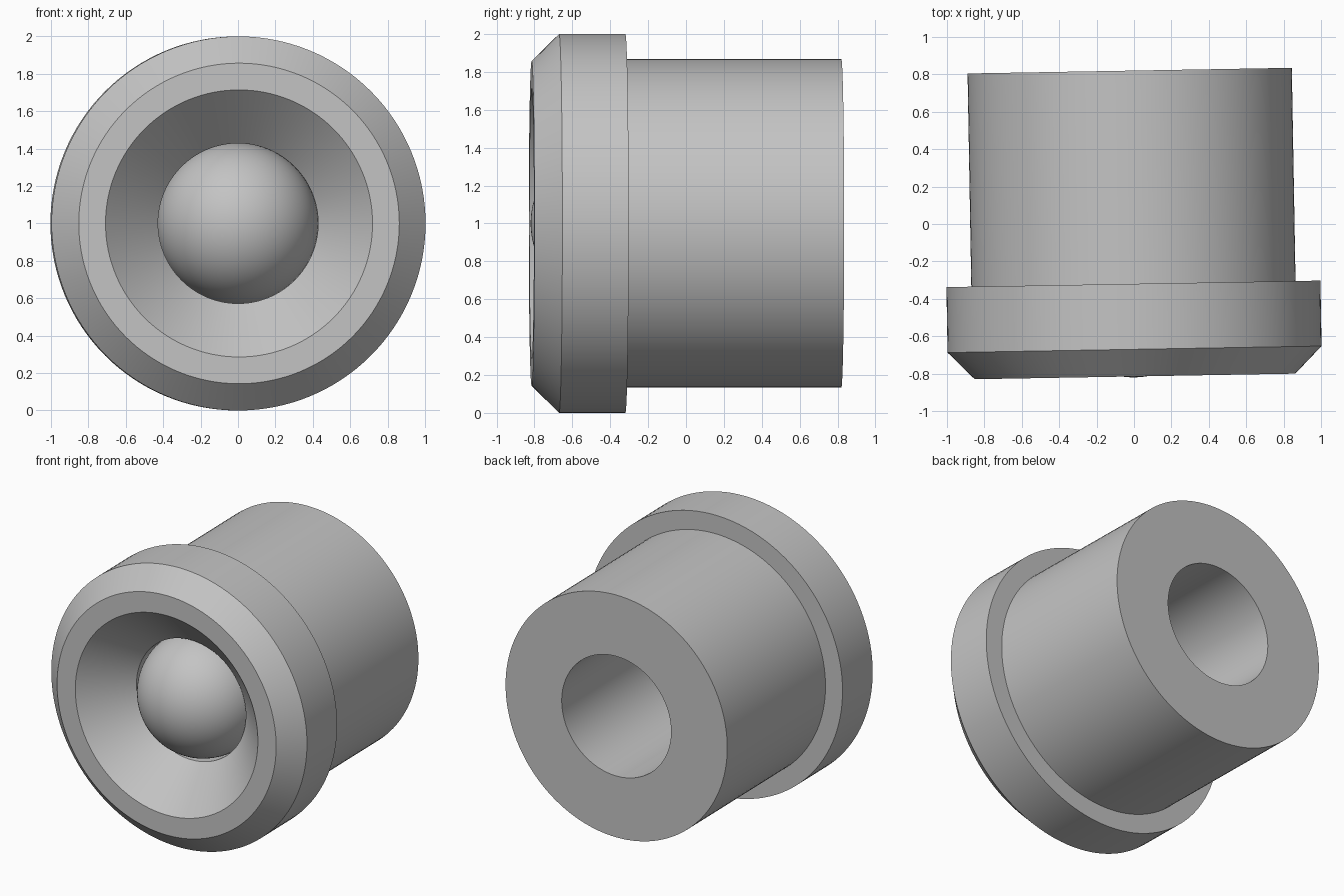
import bpy, bmesh, math
from mathutils import Matrix, Vector

cube = bpy.data.objects.get("Cube")
if cube:
    bpy.data.objects.remove(cube, do_unlink=True)

# One plain grey metal for everything
metal = bpy.data.materials.new("grey_metal")
metal.use_nodes = True
grey = (0.55, 0.55, 0.55, 1)
metal.diffuse_color = grey
metal.node_tree.nodes["Principled BSDF"].inputs["Base Color"].default_value = grey

# The whole part is turned slightly about a vertical line through the flange
pivot = Vector((0, -0.5, 0))
turn = (Matrix.Translation(pivot) @ Matrix.Rotation(math.radians(1), 4, "Z")
        @ Matrix.Translation(-pivot))


def finish(name, bm):
    bmesh.ops.recalc_face_normals(bm, faces=bm.faces)
    bm.transform(turn)
    mesh = bpy.data.meshes.new(name)
    bm.to_mesh(mesh)
    bm.free()
    mesh.materials.append(metal)
    obj = bpy.data.objects.new(name, mesh)
    bpy.context.collection.objects.link(obj)
    bpy.ops.object.select_all(action="DESELECT")
    obj.select_set(True)
    bpy.context.view_layer.objects.active = obj
    bpy.ops.object.shade_smooth_by_angle(angle=math.radians(30))


# Flanged sleeve: closed profile of (radius, y) spun about the y axis
BORE = 0.428
profile = [(BORE, 0.82), (0.867, 0.82), (0.867, -0.32), (1, -0.32),
           (1, -0.67), (0.857, -0.815), (0.714, -0.815), (BORE, -0.53)]
bm = bmesh.new()
points = [bm.verts.new((r, y, 1)) for r, y in profile]
edges = [bm.edges.new((p, points[i - 1])) for i, p in enumerate(points)]
bmesh.ops.spin(bm, geom=points + edges, cent=(0, 0, 1), axis=(0, 1, 0),
               angle=math.tau, steps=128, use_duplicate=False)
bmesh.ops.remove_doubles(bm, verts=bm.verts, dist=0.0001)
finish("flanged_sleeve", bm)

# Ball seated in the bore behind the conical mouth
bm = bmesh.new()
place = Matrix.Translation((0, -0.39, 1)) @ Matrix.Rotation(math.pi / 2, 4, "X")
bmesh.ops.create_uvsphere(bm, u_segments=96, v_segments=48,
                          radius=BORE + 0.002, matrix=place)
finish("ball", bm)
